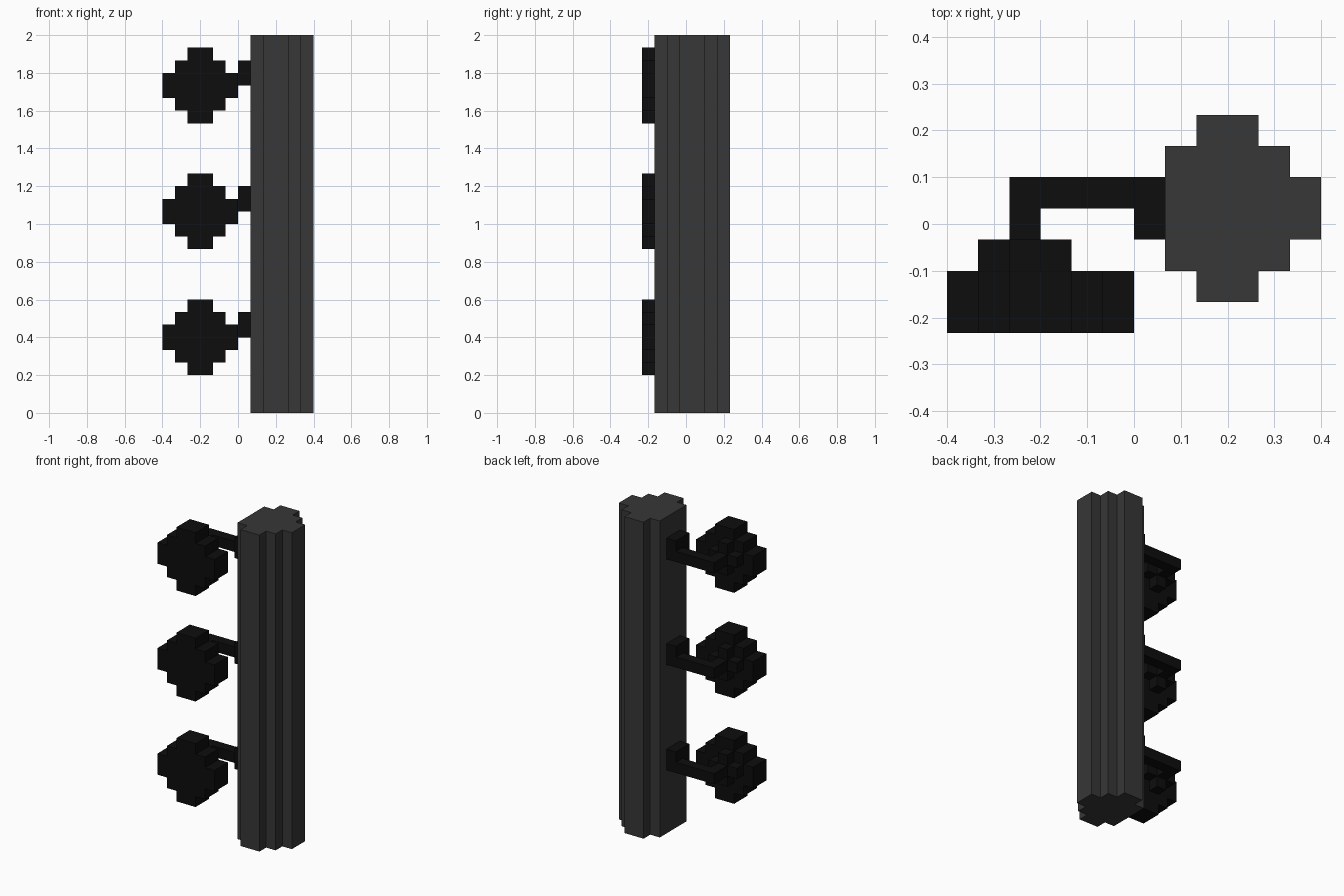
import bpy, bmesh
from mathutils import Vector

if "Cube" in bpy.data.objects:
    bpy.data.objects.remove(bpy.data.objects["Cube"])

U = 2 / 30  # one block of the stepped style


def material(name, v):
    m = bpy.data.materials.new(name)
    m.diffuse_color = (v, v, v, 1)
    m.use_nodes = True
    m.node_tree.nodes["Principled BSDF"].inputs["Base Color"].default_value = m.diffuse_color
    return m


grey = material("dark grey", 0.038)
black = material("near black", 0.004)


def prism(name, outline, axis, lo, hi, mat):
    """Extrude an outline (block units) along y (outline is x,z) or z (outline is x,y)."""
    bm = bmesh.new()

    def place(a, b, h):
        return Vector((a, h, b) if axis == 'y' else (a, b, h)) * U

    face = bm.faces.new([bm.verts.new(place(a, b, lo)) for a, b in outline])
    new = bmesh.ops.extrude_face_region(bm, geom=[face])["geom"]
    shift = place(0, 0, hi - lo)
    bmesh.ops.translate(bm, vec=shift, verts=[g for g in new if isinstance(g, bmesh.types.BMVert)])
    bmesh.ops.recalc_face_normals(bm, faces=bm.faces)
    me = bpy.data.meshes.new(name)
    bm.to_mesh(me)
    bm.free()
    me.materials.append(mat)
    ob = bpy.data.objects.new(name, me)
    bpy.context.collection.objects.link(ob)
    return ob


def stepped(cx, cy, quarter):
    """Mirror a quarter outline (first quadrant, anticlockwise) into a full stepped disc."""
    pts = []
    for sx, sy in ((1, 1), (-1, 1), (-1, -1), (1, -1)):
        q = [(cx + sx * a, cy + sy * b) for a, b in quarter]
        pts += q if sx * sy > 0 else q[::-1]
    return pts


ROUND6 = [(3, 1), (2, 1), (2, 2), (1, 2), (1, 3)]
PLUS3 = [(1.5, .5), (.5, .5), (.5, 1.5)]

# Pole: stepped round column, flat on the bracket side
pole = [(max(x, 1), y) for x, y in stepped(3, .5, ROUND6)]
pole = [p for i, p in enumerate(pole) if p != pole[i - 1]]
prism("pole", pole, 'z', 0, 30, grey)

# Three disc heads on bent arms
for i, z in enumerate((6, 16, 26), 1):
    prism(f"bracket_{i}", [(0, -.5), (1, -.5), (1, 1.5), (0, 1.5)], 'z', z, z + 2, black)
    prism(f"arm_{i}", [(-4, -.5), (-3, -.5), (-3, .5), (0, .5), (0, 1.5), (-4, 1.5)],
          'z', z, z + 1, black)
    prism(f"disc_mount_{i}", stepped(-3.5, z + .5, PLUS3), 'y', -1.5, -.5, black)
    prism(f"disc_{i}", stepped(-3, z, ROUND6), 'y', -3.5, -1.5, black)
